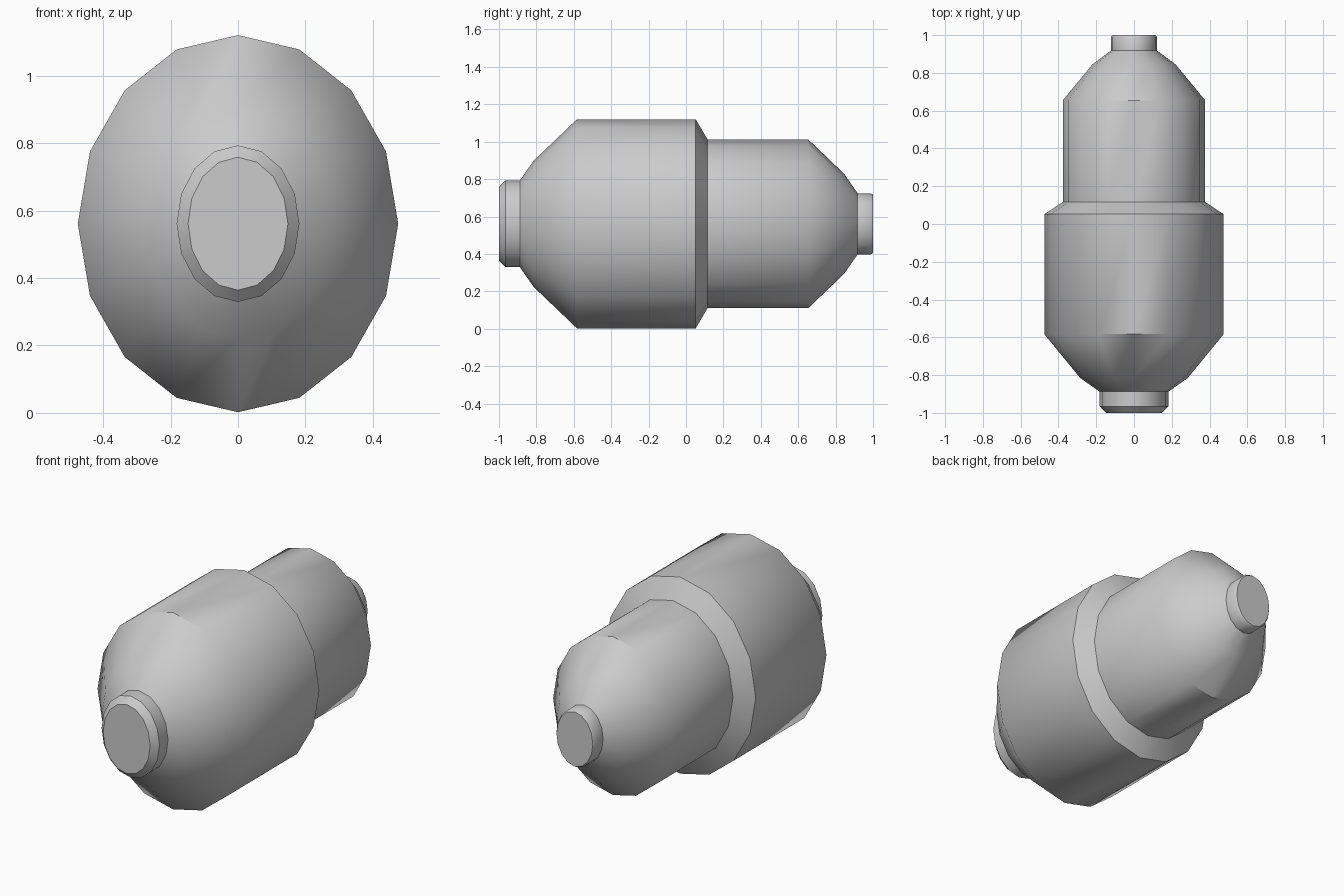
import bpy
import bmesh
from math import sin, cos, radians, tau

cube = bpy.data.objects.get("Cube")
if cube:
    bpy.data.objects.remove(cube, do_unlink=True)

SIDES = 16
CENTRE_Z = 0.561

grey = bpy.data.materials.new("light grey")
grey.use_nodes = True
colour = (0.6, 0.6, 0.6, 1)
grey.diffuse_color = colour
grey.node_tree.nodes["Principled BSDF"].inputs["Base Color"].default_value = colour


def oval_shell(name, profile, close_front=False, close_back=False):
    """Sweep rings of (y, half width, half height) into an oval shell."""
    bm = bmesh.new()
    rings = []
    for y, rx, rz in profile:
        angles = [tau * k / SIDES for k in range(SIDES)]
        rings.append([bm.verts.new((rx * sin(a), y, CENTRE_Z + rz * cos(a)))
                      for a in angles])
    for near, far in zip(rings, rings[1:]):
        for k in range(SIDES):
            n = (k + 1) % SIDES
            bm.faces.new((near[k], near[n], far[n], far[k]))
    if close_front:
        bm.faces.new(rings[0][::-1])
    if close_back:
        bm.faces.new(rings[-1])
    mesh = bpy.data.meshes.new(name)
    bm.to_mesh(mesh)
    bm.free()
    mesh.materials.append(grey)
    obj = bpy.data.objects.new(name, mesh)
    bpy.context.collection.objects.link(obj)
    bpy.ops.object.select_all(action="DESELECT")
    obj.select_set(True)
    bpy.context.view_layer.objects.active = obj
    bpy.ops.object.shade_smooth_by_angle(angle=radians(42))
    return obj


# Bevelled front cap
oval_shell("front_cap", [(-1, 0.148, 0.197), (-0.965, 0.182, 0.232),
                         (-0.888, 0.182, 0.232)], close_front=True)

# Wide front body with rounded nose and chamfered rear shoulder
oval_shell("front_body", [(-0.888, 0.182, 0.232), (-0.815, 0.285, 0.337),
                          (-0.583, 0.475, 0.559), (0.052, 0.475, 0.559),
                          (0.116, 0.377, 0.45)])

# Narrower rear body with rounded tail
oval_shell("rear_body", [(0.116, 0.377, 0.45), (0.655, 0.377, 0.45),
                         (0.845, 0.22, 0.268), (0.918, 0.122, 0.163)])

# Small rear cap
oval_shell("rear_cap", [(0.918, 0.122, 0.163), (0.99, 0.122, 0.163),
                        (1, 0.114, 0.155)], close_back=True)
